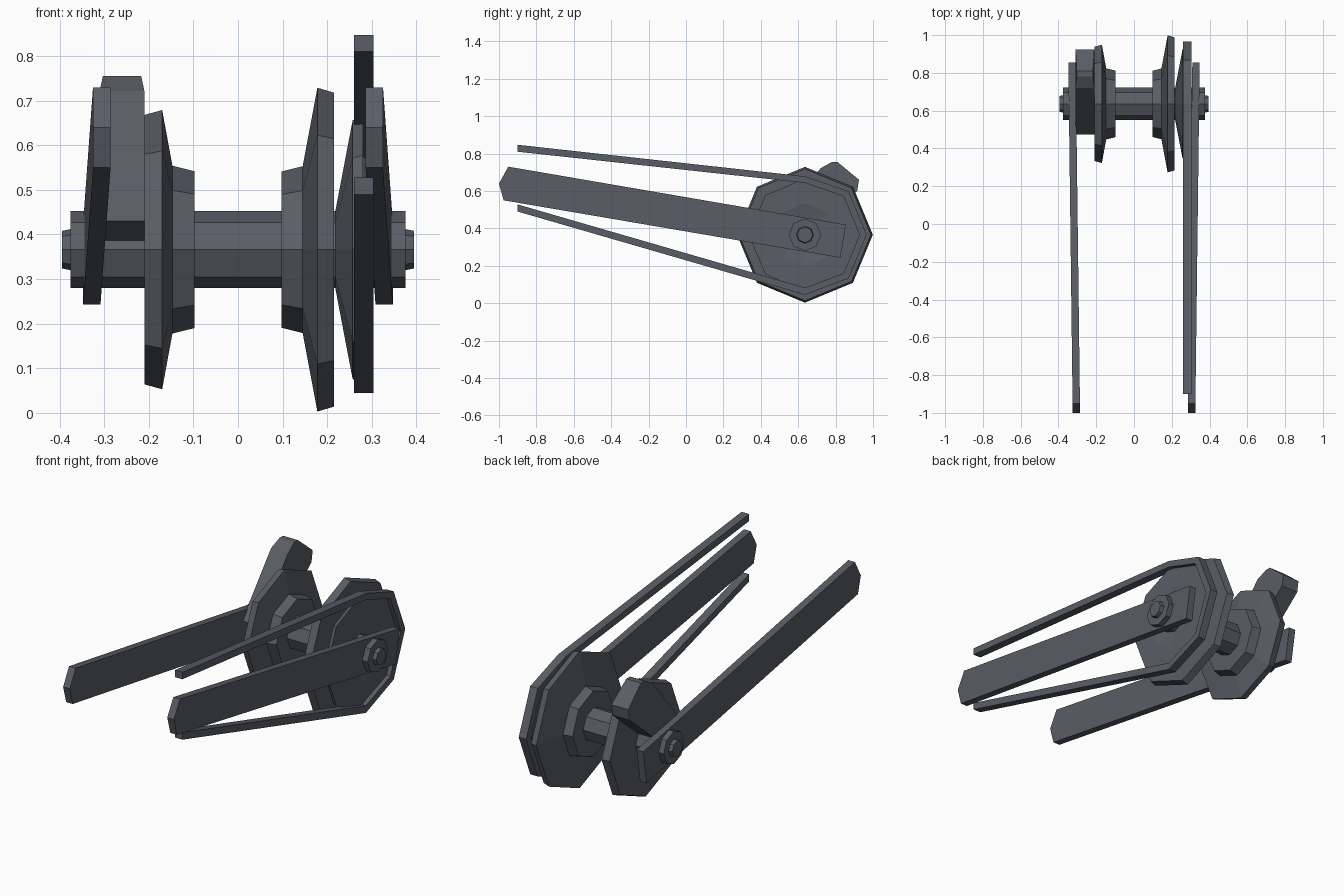
import bpy, bmesh, math

if "Cube" in bpy.data.objects:
    bpy.data.objects.remove(bpy.data.objects["Cube"])

AY, AZ = 0.636, 0.366   # wheel axis position

metal = bpy.data.materials.new("dark_grey_metal")
metal.diffuse_color = (0.10, 0.11, 0.13, 1)
metal.use_nodes = True
metal.node_tree.nodes["Principled BSDF"].inputs["Base Color"].default_value = metal.diffuse_color


def finish(name, bm):
    bmesh.ops.recalc_face_normals(bm, faces=bm.faces[:])
    me = bpy.data.meshes.new(name)
    bm.to_mesh(me)
    bm.free()
    me.materials.append(metal)
    ob = bpy.data.objects.new(name, me)
    bpy.context.collection.objects.link(ob)
    return ob


def turned(name, profile, sides=8):
    """Solid of revolution about the wheel axis from (x, radius) pairs."""
    bm = bmesh.new()
    rings = []
    for x, r in profile:
        rings.append([bm.verts.new((x, AY + r * math.cos(a), AZ + r * math.sin(a)))
                      for a in (2 * math.pi * i / sides for i in range(sides))])
    for a, b in zip(rings, rings[1:]):
        for i in range(sides):
            j = (i + 1) % sides
            bm.faces.new((a[i], a[j], b[j], b[i]))
    bm.faces.new(rings[0])
    bm.faces.new(rings[-1])
    return finish(name, bm)


def plate(name, outline, x_in, x_out, lean=0.0):
    """Extruded side outline of (y, z) points; lean shifts x along y."""
    bm = bmesh.new()
    a, b = [[bm.verts.new((x + lean * y, y, z)) for y, z in outline] for x in (x_in, x_out)]
    n = len(outline)
    bm.faces.new(a)
    bm.faces.new(b[::-1])
    for i in range(n):
        j = (i + 1) % n
        bm.faces.new((a[i], b[i], b[j], a[j]))
    return finish(name, bm)


# axle with a tapered nut on each end
turned("axle", [(-0.375, 0.0865), (0.375, 0.0865)])
for side, s in (("left", -1), ("right", 1)):
    turned(side + "_axle_nut", [(s * 0.37, 0.047), (s * 0.395, 0.042)])

# hub flanges
turned("left_hub_flange", [(-0.21, 0.302), (-0.17, 0.313), (-0.147, 0.188), (-0.098, 0.176)])
turned("right_hub_flange", [(0.097, 0.175), (0.145, 0.187), (0.178, 0.363), (0.215, 0.352)])

# dished sprocket
turned("sprocket", [(0.217, 0.08), (0.257, 0.29), (0.28, 0.30), (0.28, 0.17), (0.265, 0.08)])

# drive chain: two strands running round the back of the sprocket
def arc(r):
    return [(AY + r * math.cos(a), AZ + r * math.sin(a))
            for a in (math.radians(d) for d in (45, 0, -45))]

outer = [(-0.9, 0.847), (AY, 0.678)] + arc(0.33) + [(AY, 0.045), (-0.9, 0.49)]
inner = [(-0.9, 0.81), (AY, 0.643)] + arc(0.292) + [(AY, 0.083), (-0.9, 0.528)]
plate("drive_chain", outer + inner[::-1], 0.26, 0.304)

# swing arms, spreading slightly towards the axle
arm = [(-1, 0.64), (-0.95, 0.73), (0.855, 0.42), (0.825, 0.243), (-0.975, 0.55)]
for side, s in (("left", -1), ("right", 1)):
    plate(side + "_swing_arm", arm, s * 0.298, s * 0.337, s * 0.0125)

# brake caliper with a narrowed top
caliper = plate("brake_caliper", [(0.475, 0.43), (0.72, 0.722), (0.78, 0.755), (0.81, 0.755),
                                  (0.925, 0.66), (0.915, 0.6), (0.62, 0.355)], -0.31, -0.21)
for v in caliper.data.vertices:
    if v.co.z > 0.75:
        v.co.x += 0.007 if v.co.x < -0.26 else -0.007
